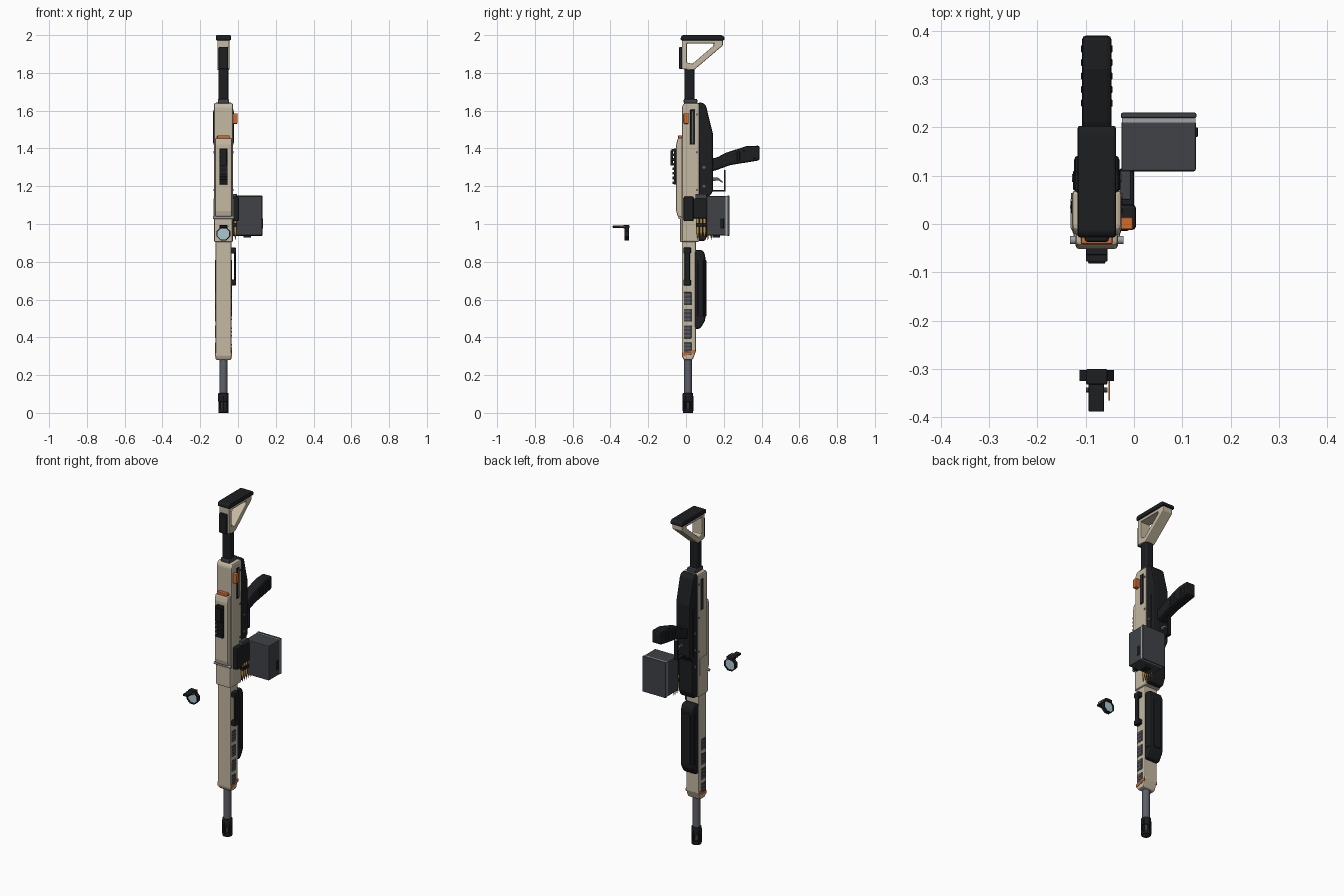
import bpy, bmesh, math
from mathutils import Vector

CX, CY = -0.077, 0.01      # long axis of the body

def mat(name, r, g, b):
    m = bpy.data.materials.new(name)
    m.diffuse_color = (r, g, b, 1)
    return m

TAN = mat("tan", .55, .48, .36)
BLACK = mat("black", .012, .013, .015)
DARK = mat("dark_grey", .05, .055, .062)
STEEL = mat("steel", .11, .12, .14)
LIGHT = mat("light_metal", .36, .37, .38)
ORANGE = mat("orange", .62, .15, .03)
BRASS = mat("brass", .5, .3, .07)
GLASS = mat("glass", .4, .58, .62)

def finish(name, bm, m, bevel=0, seg=2):
    bmesh.ops.recalc_face_normals(bm, faces=bm.faces)
    me = bpy.data.meshes.new(name)
    bm.to_mesh(me)
    bm.free()
    ob = bpy.data.objects.new(name, me)
    bpy.context.collection.objects.link(ob)
    me.materials.append(m)
    if bevel:
        b = ob.modifiers.new("bevel", 'BEVEL')
        b.width, b.segments, b.limit_method = bevel, seg, 'ANGLE'
        b.angle_limit = math.radians(25)
    return ob

def prism(name, pts, x0, x1, m, bevel=0, hole=None, seg=2):
    """Side profile of (y, z) points pushed across x; hole has as many points."""
    bm = bmesh.new()
    loops = [[bm.verts.new((x, y, z)) for y, z in p] for p in ([pts, hole] if hole else [pts]) for x in (x0, x1)]
    n = len(pts)
    pairs = [(0, 1), (2, 3), (0, 2), (1, 3)] if hole else [(0, 1)]
    for a, b in pairs:
        for i in range(n):
            j = (i + 1) % n
            bm.faces.new((loops[a][i], loops[a][j], loops[b][j], loops[b][i]))
    if not hole:
        bm.faces.new(loops[0])
        bm.faces.new(loops[1])
    return finish(name, bm, m, bevel, seg)

def box(name, x0, x1, y0, y1, z0, z1, m, bevel=0, seg=2):
    return prism(name, [(y0, z0), (y1, z0), (y1, z1), (y0, z1)], x0, x1, m, bevel, seg=seg)

def rod(name, a, b, r, m, sides=24, r2=None, bevel=0):
    a, b = Vector(a), Vector(b)
    bm = bmesh.new()
    bmesh.ops.create_cone(bm, cap_ends=True, segments=sides, radius1=r, radius2=r if r2 is None else r2, depth=(b - a).length)
    ob = finish(name, bm, m, bevel)
    ob.location = (a + b) / 2
    ob.rotation_euler = (b - a).to_track_quat('Z', 'Y').to_euler()
    if sides > 8:
        for p in ob.data.polygons:
            p.use_smooth = len(p.vertices) == 4
    return ob

def both(fn, name, d0, d1, *rest):
    """Same box on the right and left side, d = distance from the axis."""
    for side, s in (("right", 1), ("left", -1)):
        lo, hi = sorted((CX + s * d0, CX + s * d1))
        fn(f"{name}_{side}", lo, hi, *rest)

# Barrel and muzzle brake
rod("barrel", (CX, CY, .06), (CX, CY, .32), .021, STEEL)
rod("muzzle_core", (CX, CY, 0), (CX, CY, .1), .019, DARK)
rod("muzzle_tip", (CX, CY, 0), (CX, CY, .024), .027, BLACK, bevel=.003)
rod("muzzle_base", (CX, CY, .058), (CX, CY, .105), .028, BLACK, bevel=.004)
for i in range(6):
    a = math.tau * (i + .5) / 6
    x, y = CX + .023 * math.cos(a), CY + .023 * math.sin(a)
    rod(f"muzzle_rib_{i}", (x, y, .01), (x, y, .09), .006, BLACK, 8)

# Handguard with slots and orange band
prism("handguard", [(-.022, .30), (-.012, .28), (.035, .28), (.052, .325), (.052, .92), (-.022, .92)],
      CX - .042, CX + .042, TAN, .007)
for i in range(4):
    z = .605 - i * .088
    both(box, f"handguard_slot_{i}", .04, .0435, -.012, .028, z - .034, z + .034, DARK, .003)
    for k in (-1, 0, 1):
        both(box, f"slot_rib_{i}_{k}", .04, .045, -.010, .026, z + k * .02 - .004, z + k * .02 + .004, STEEL)
both(lambda n, a, b: prism(n, [(-.02, .298), (.05, .318), (.05, .335), (-.02, .318)], a, b, ORANGE), "front_band", .036, .0445)

# Folded carry handle on the right side
box("carry_handle_bar", -.022, -.010, -.008, .020, .69, .86, BLACK, .005)
for i, z in enumerate((.69, .86)):
    box(f"carry_handle_post_{i}", -.040, -.010, -.014, .026, z - .015, z + .015, BLACK, .004)

# Forward hand grip
prism("forend_grip", [(.045, .445), (.075, .445), (.102, .49), (.102, .835), (.088, .862), (.045, .862)],
      CX - .043, CX + .043, BLACK, .010)
box("forend_panel", CX - .026, CX + .026, .095, .108, .51, .81, BLACK, .004)
both(box, "forend_side_panel", .04, .046, .062, .092, .51, .81, BLACK, .003)

# Receiver
prism("receiver", [(-.022, 1.03), (-.022, 1.62), (-.010, 1.64), (.070, 1.64), (.070, .905), (-.022, .905)],
      CX - .051, CX + .051, TAN, .008)
box("feed_block", CX - .048, CX + .048, -.032, .03, .905, 1.03, TAN, .006)
both(box, "side_slot", .05, .0535, .022, .048, 1.42, 1.605, BLACK, .003)
both(box, "side_slot_rail", .05, .0555, .032, .038, 1.43, 1.595, STEEL)
box("ejection_port", CX - .054, CX - .05, .0, .04, 1.05, 1.13, BLACK, .002)
box("charging_tab", -.03, -.002, -.012, .014, 1.53, 1.585, ORANGE, .004)
for z in (1.18, 1.38, 1.58):
    rod(f"receiver_pin_{int(z * 100)}", (CX - .053, .058, z), (CX + .053, .058, z), .006, STEEL, 12)

# Top cover, hinge and latch
prism("top_cover", [(-.018, 1.03), (-.045, 1.04), (-.052, 1.07), (-.052, 1.42), (-.044, 1.455), (-.018, 1.455)],
      CX - .044, CX + .044, TAN, .008)
rod("cover_hinge", (CX - .055, -.033, 1.035), (CX + .055, -.033, 1.035), .0085, LIGHT, 16)
box("cover_latch", CX - .033, CX + .033, -.042, -.015, 1.452, 1.469, ORANGE, .004)
both(box, "cover_rail", .043, .054, -.012, .055, 1.03, 1.135, TAN, .004)

# Sight rail with teeth
box("rail_base", CX - .022, CX + .022, -.064, -.05, 1.21, 1.40, BLACK, .002)
for i in range(8):
    z = 1.219 + i * .0245
    box(f"rail_tooth_{i}", CX - .022, CX + .022, -.078 if i > 3 else -.072, -.06, z - .007, z + .007, BLACK, .002)
box("rail_cap", CX - .018, CX + .018, -.082, -.07, 1.31, 1.39, BLACK, .003)

# Lower housing, grip and trigger
prism("lower_housing", [(.062, .91), (.10, .91), (.118, .95), (.118, 1.14), (.142, 1.17), (.142, 1.48), (.105, 1.63), (.085, 1.643), (.062, 1.643)],
      CX - .047, CX + .047, BLACK, .010)
both(box, "housing_step", .044, .049, .07, .11, 1.16, 1.45, BLACK, .003)
for z in (1.1, 1.2, 1.3):
    rod(f"housing_pin_{int(z * 100)}", (CX - .051, .095, z), (CX + .051, .095, z), .008, STEEL, 12)
prism("pistol_grip", [(.125, 1.275), (.16, 1.285), (.235, 1.312), (.39, 1.337), (.39, 1.415), (.32, 1.412), (.21, 1.377), (.16, 1.35), (.125, 1.35)],
      CX - .031, CX + .031, BLACK, .010)
for i in range(5):
    y, z = .25 + i * .028, 1.353 + i * .005
    both(box, f"grip_ridge_{i}", .029, .033, y - .007, y + .007, z - .025, z + .025, BLACK, .002)
box("guard_front", CX - .012, CX + .012, .12, .208, 1.172, 1.180, BLACK)
box("guard_bottom", CX - .012, CX + .012, .2, .208, 1.172, 1.285, BLACK)
prism("trigger", [(.135, 1.225), (.17, 1.232), (.192, 1.218), (.193, 1.226), (.17, 1.245), (.135, 1.245)], CX - .006, CX + .006, STEEL)

# Ammunition box, bracket and belt
box("ammo_box", -.026, .128, .109, .212, .94, 1.147, DARK, .004)
box("ammo_lid", -.027, .129, .219, .230, .937, 1.15, DARK, .003)
box("ammo_seam", -.025, .127, .210, .221, .94, 1.147, LIGHT)
box("ammo_latch", .124, .132, .18, .2, .975, 1.03, BLACK, .002)
box("ammo_foot", .03, .07, .14, .18, .928, .942, BLACK, .002)
box("feed_cover", -.03, .004, -.012, .040, 1.015, 1.145, BLACK, .007)
box("feed_bracket", -.03, .0, .035, .115, 1.03, 1.135, BLACK, .004)
box("feed_chute_edge", -.03, -.006, .05, .11, 1.135, 1.16, DARK, .003)
for i in range(5):
    y = .062 + i * .018
    rod(f"round_case_{i}", (-.014, y, .955), (-.014, y, 1.04), .0075, BRASS, 12)
    rod(f"round_tip_{i}", (-.014, y, .955), (-.014, y, .915), .0065, BRASS, 12, .001)
    box(f"belt_link_{i}", -.023, -.005, y - .0085, y + .0085, .985, 1.005, BLACK)

# Buffer tube and stock
box("tube_collar", CX - .030, CX + .030, -.012, .060, 1.637, 1.662, DARK, .006)
box("buffer_tube", CX - .026, CX + .026, -.008, .044, 1.65, 1.85, BLACK, .012, 3)
prism("stock_frame", [(-.022, 1.82), (.042, 1.815), (.195, 1.945), (.195, 1.975), (-.022, 1.975)],
      CX - .032, CX + .032, TAN, .005,
      hole=[(.004, 1.855), (.034, 1.848), (.145, 1.943), (.145, 1.955), (.004, 1.955)])
box("cheek_pad", CX - .025, CX + .025, -.037, -.018, 1.82, 1.938, BLACK, .006)
prism("butt_pad", [(-.028, 1.972), (.203, 1.972), (.203, 1.99), (.19, 2.0), (-.018, 2.0), (-.028, 1.99)],
      CX - .040, CX + .040, BLACK, .006)

# Floating sight: octagonal lens ring on a small arm
bm = bmesh.new()
rings = []
for r, y in ((.039, -.325), (.039, -.302), (.033, -.302), (.033, -.325)):
    rings.append([bm.verts.new((CX + r * math.cos(math.tau * (k + .5) / 8), y, .948 + r * math.sin(math.tau * (k + .5) / 8))) for k in range(8)])
for a in range(4):
    for k in range(8):
        bm.faces.new((rings[a][k], rings[a][k - 1], rings[(a + 1) % 4][k - 1], rings[(a + 1) % 4][k]))
finish("lens_ring", bm, BLACK)
lens = rod("lens", (CX, -.318, .948), (CX, -.308, .948), .034, GLASS, 24)
box("sight_arm", CX - .017, CX + .015, -.388, -.325, .980, .992, BLACK, .002)
box("sight_mount", CX - .022, CX + .022, -.332, -.300, .976, .994, BLACK, .003)
rod("sight_screw", (CX - .022, -.343, .985), (CX + .022, -.343, .985), .005, DARK, 12)
box("sight_clip", -.053, -.050, -.365, -.325, .985, .99, ORANGE)
